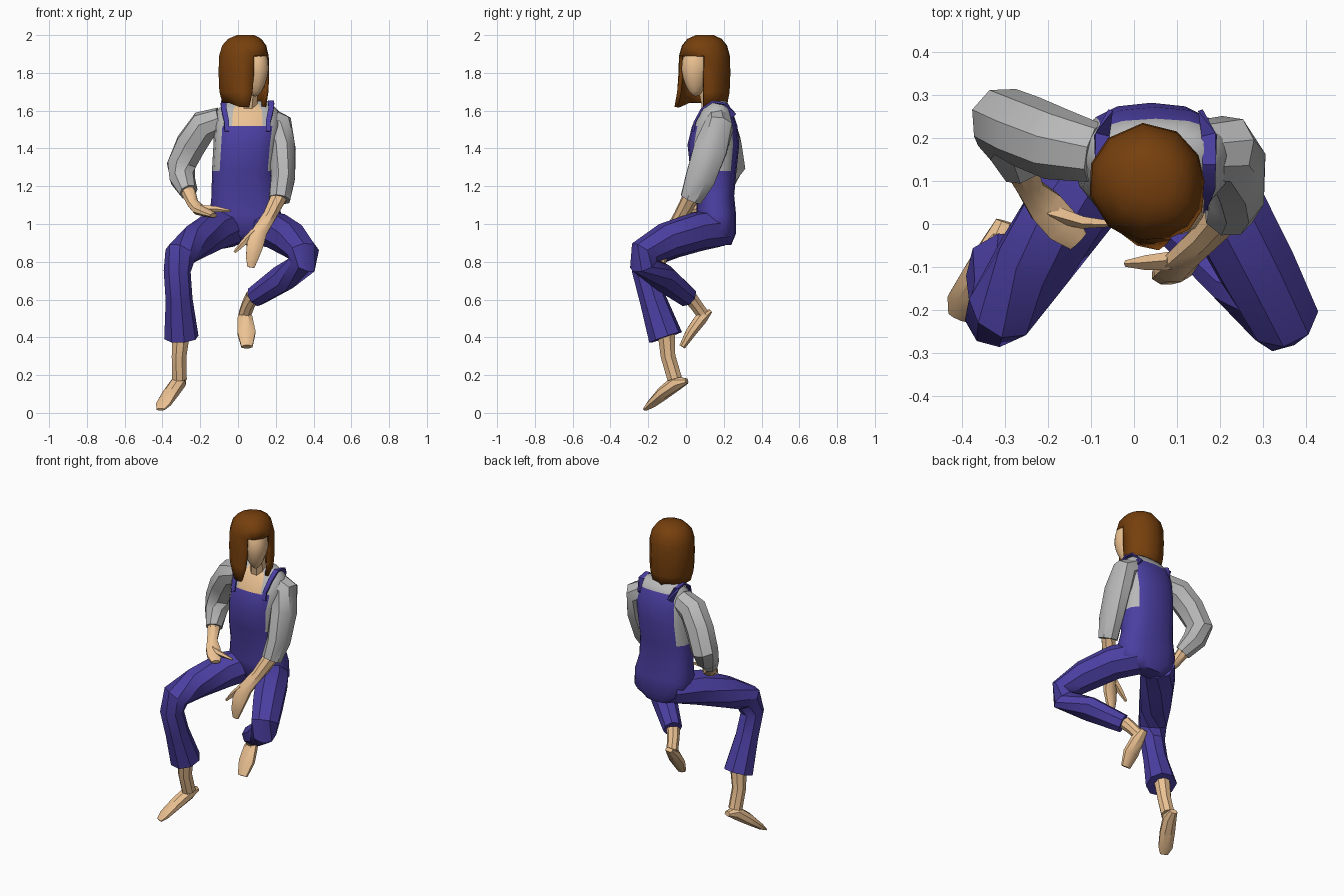
import bpy, bmesh, math
from mathutils import Vector

if "Cube" in bpy.data.objects:
    bpy.data.objects.remove(bpy.data.objects["Cube"])


def material(name, rgb):
    m = bpy.data.materials.new(name)
    m.diffuse_color = (*rgb, 1)
    m.use_nodes = True
    m.node_tree.nodes["Principled BSDF"].inputs["Base Color"].default_value = m.diffuse_color
    return m


DENIM = material("denim", (0.07, 0.05, 0.36))
SKIN = material("skin", (0.84, 0.54, 0.29))
BROWN = material("hair", (0.18, 0.05, 0.004))
GREY = material("shirt_grey", (0.48, 0.48, 0.48))


def finish(name, bm, mats, angle=40):
    bmesh.ops.recalc_face_normals(bm, faces=bm.faces)
    me = bpy.data.meshes.new(name)
    bm.to_mesh(me)
    bm.free()
    for m in mats:
        me.materials.append(m)
    ob = bpy.data.objects.new(name, me)
    bpy.context.collection.objects.link(ob)
    bpy.ops.object.select_all(action='DESELECT')
    ob.select_set(True)
    bpy.context.view_layer.objects.active = ob
    bpy.ops.object.shade_smooth_by_angle(angle=math.radians(angle))
    return ob


def loft(bm, rings):
    """Skin a list of closed rings of points and cap both ends."""
    vs = [[bm.verts.new(p) for p in r] for r in rings]
    n = len(vs[0])
    for a, b in zip(vs, vs[1:]):
        for i in range(n):
            j = (i + 1) % n
            bm.faces.new((a[i], a[j], b[j], b[i]))
    bm.faces.new(vs[0][::-1])
    bm.faces.new(vs[-1])


def tube(name, pts, mat, ref=(0, 0, 1), sides=8, angle=40):
    """Limb along a path; each point is x, y, z, half width, half height."""
    c = [Vector(p[:3]) for p in pts]
    rings = []
    for i, p in enumerate(pts):
        t = Vector()
        if i > 0:
            t += (c[i] - c[i - 1]).normalized()
        if i < len(pts) - 1:
            t += (c[i + 1] - c[i]).normalized()
        t.normalize()
        s = Vector(ref).cross(t).normalized()
        u = t.cross(s)
        w, h = p[3], p[-1]
        rings.append([c[i] + s * w * math.cos(k) + u * h * math.sin(k)
                      for k in (2 * math.pi * (q + 0.5) / sides for q in range(sides))])
    bm = bmesh.new()
    loft(bm, rings)
    return finish(name, bm, [mat], angle)


# Torso: shirt, overalls bib and back panel, bare neckline
SEG = 16
levels = [(0.89, .05, .19, .09, .05), (0.95, .05, .165, .18, .10), (1.05, .04, .16, .19, .105),
          (1.15, .03, .155, .17, .10), (1.28, .03, .145, .168, .122), (1.42, .04, .145, .17, .137),
          (1.52, .05, .152, .175, .12), (1.60, .05, .16, .165, .085), (1.65, .05, .165, .11, .05)]


def power(v, e):
    return math.copysign(abs(v) ** e, v)


bm = bmesh.new()
loft(bm, [[(cx + rx * power(math.cos(a), .8), cy + ry * power(math.sin(a), .8), z)
           for a in (2 * math.pi * k / SEG for k in range(SEG))] for z, cx, cy, rx, ry in levels])
for f in bm.faces:
    m = f.calc_center_median()
    a = math.degrees(math.atan2((m.y - .155) / .12, (m.x - .045) / .17))
    front, back = abs(a + 90) < 46, abs(a - 90) < 46
    if m.z < 1.28 or (front and m.z < 1.52) or (back and m.z < 1.6):
        f.material_index = 1
    elif front and abs(a + 90) < 26:
        f.material_index = 2
finish("torso", bm, [GREY, DENIM, SKIN], 60)

# Shoulder straps
for side, x0, x1 in (("right", -.06, -.075), ("left", .16, .175)):
    tube("strap_" + side, [(x0, .037, 1.49, .018, .008), (x0, .047, 1.54, .018, .008),
                           (x1, .085, 1.61, .02, .008), (x1, .14, 1.648, .022, .008),
                           (x1, .205, 1.635, .024, .008), (x0, .25, 1.57, .028, .008)],
         DENIM, ref=(0, -.7, .9), sides=4)

# Sleeves
tube("sleeve_right", [(-.09, .165, 1.55, .07), (-.18, .185, 1.52, .085), (-.25, .215, 1.42, .085),
                      (-.30, .238, 1.31, .082), (-.295, .20, 1.24, .07), (-.262, .13, 1.17, .05)],
     GREY, ref=(0, 1, .2))
tube("sleeve_left", [(.14, .17, 1.56, .07), (.215, .175, 1.52, .08), (.235, .13, 1.40, .075, .095),
                     (.238, .075, 1.24, .068, .085), (.22, .025, 1.13, .06)],
     GREY, ref=(0, 1, .2))

# Forearms, hands and thumbs
tube("hand_right", [(-.267, .14, 1.18, .04), (-.24, .08, 1.11, .032, .03), (-.205, .04, 1.075, .045, .03),
                    (-.165, -.005, 1.06, .045, .022), (-.13, -.04, 1.045, .028, .012)], SKIN)
tube("thumb_right", [(-.20, .03, 1.08, .022), (-.12, .005, 1.08, .016), (-.04, 0, 1.07, .006)],
     SKIN, sides=5)
tube("hand_left", [(.215, .025, 1.14, .045), (.165, -.03, 1.04, .038), (.115, -.08, .96, .042, .032),
                   (.09, -.11, .89, .048, .028), (.075, -.12, .82, .036, .022),
                   (.068, -.122, .77, .02, .012)], SKIN, ref=(0, -1, 0))
tube("thumb_left", [(.09, -.085, .96, .022), (.03, -.09, .90, .018), (-.018, -.092, .85, .008)],
     SKIN, ref=(0, -1, 0), sides=5)

# Trouser legs
tube("trouser_right", [(-.03, .18, .98, .10), (-.13, .06, .96, .105), (-.235, -.09, .90, .095),
                       (-.305, -.195, .84, .085), (-.322, -.215, .75, .072),
                       (-.312, -.175, .60, .072), (-.30, -.108, .40, .092)], DENIM, ref=(.9, .5, .3))
tube("trouser_left", [(.11, .18, .98, .10), (.20, .06, .965, .10), (.285, -.10, .915, .095),
                      (.345, -.215, .85, .085), (.34, -.225, .785, .075),
                      (.24, -.12, .715, .075), (.09, .008, .615, .057)], DENIM, ref=(.9, -.1, .5))

# Ankles and bare feet
tube("ankle_right", [(-.30, -.105, .43, .05), (-.312, -.095, .30, .042), (-.31, -.06, .18, .042)],
     SKIN, ref=(0, 1, 0))
tube("foot_right", [(-.298, .005, .168, .025, .015), (-.315, -.05, .16, .042, .042),
                    (-.355, -.12, .105, .047, .035), (-.395, -.185, .045, .045, .02),
                    (-.41, -.217, .018, .025, .008)], SKIN, angle=30)
tube("ankle_left", [(.08, .015, .62, .04), (.055, .05, .575, .036), (.035, .09, .52, .035)],
     SKIN, ref=(1, 0, 0))
tube("foot_left", [(.03, .13, .54, .025, .012), (.037, .08, .50, .042, .036),
                   (.045, .025, .425, .052, .03), (.047, -.02, .35, .032, .018)],
     SKIN, ref=(0, -1, 1), angle=30)

# Neck and head, turned to the left
tube("neck", [(.05, .145, 1.58, .06), (.06, .12, 1.66, .046), (.07, .10, 1.76, .046)], SKIN, ref=(0, 1, 0))
YAW = math.radians(40)
bm = bmesh.new()
bmesh.ops.create_uvsphere(bm, u_segments=14, v_segments=10, radius=1)
for v in bm.verts:
    taper = 1 - .28 * max(0, -v.co.z)
    x, y = v.co.x * .074 * taper, v.co.y * .092 * taper - .012 * max(0, -v.co.z)
    v.co = (.083 + x * math.cos(YAW) - y * math.sin(YAW),
            .06 + x * math.sin(YAW) + y * math.cos(YAW), 1.82 + .145 * v.co.z)
finish("head", bm, [SKIN], 60)

# Hair: bob open at the face, with a closed crown and a forward lock
outline = [(.085, -.035), (.015, -.04), (-.06, -.005), (-.103, .065), (-.1, .14), (-.06, .20),
           (.02, .235), (.10, .215), (.15, .16), (.165, .095), (.16, .03), (.13, -.015)]
rows = [(1.62, .86, 1.0), (1.70, .97, .35), (1.80, 1, 0), (1.89, .98, 0), (1.945, .87, 0),
        (1.98, .66, 0), (2.0, .34, 0)]
bm = bmesh.new()
grid = []
for z, s, lock in rows:
    row = []
    for i, (x, y) in enumerate(outline):
        dx, dy = (-.022, -.045) if i == 0 else (-.012, -.03) if i == 1 else (0, 0)
        drop = .02 if lock == 1 and i in (2, 3, 4) else 0
        row.append(bm.verts.new((.045 + (x - .045) * s + dx * lock,
                                 .10 + (y - .10) * s + dy * lock, z + drop)))
    grid.append(row)
N = len(outline)
for r in range(len(rows) - 1):
    for i in range(N):
        if i >= 9 and r < 3:
            continue
        j = (i + 1) % N
        bm.faces.new((grid[r][i], grid[r][j], grid[r + 1][j], grid[r + 1][i]))
bm.faces.new(grid[-1])
bmesh.ops.delete(bm, geom=[v for v in bm.verts if not v.link_faces], context='VERTS')
hair = finish("hair", bm, [BROWN], 60)
mod = hair.modifiers.new("thickness", 'SOLIDIFY')
mod.thickness = .022
mod.offset = -1
